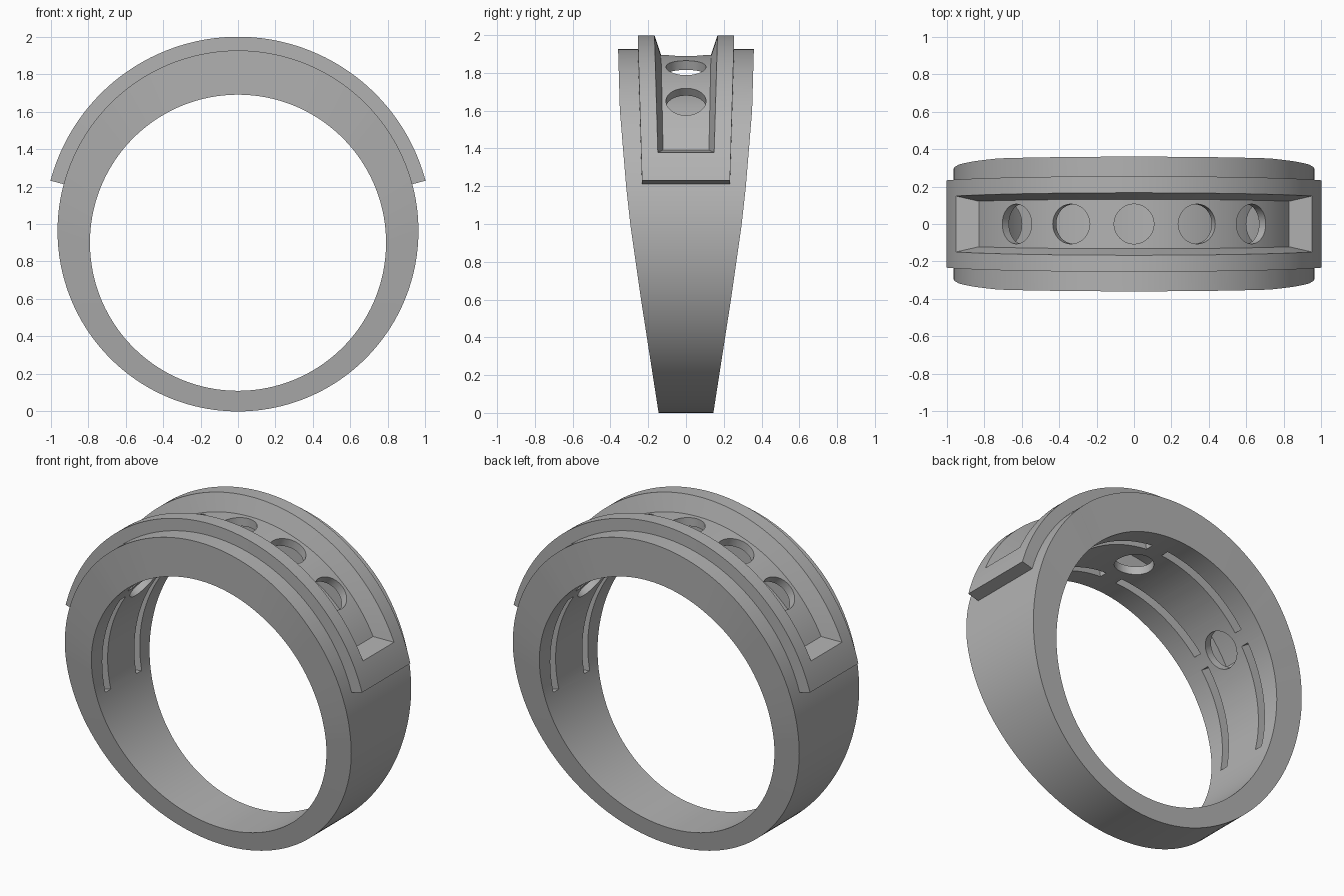
import bpy, bmesh
from math import sin, cos, radians
from mathutils import Matrix, Vector

cube = bpy.data.objects.get("Cube")
if cube:
    bpy.data.objects.remove(cube, do_unlink=True)

OUT_Z, OUT_R = 0.963, 0.963     # outer circle centre height and radius
IN_Z, IN_R = 0.90, 0.79         # finger opening, set lower than the outside

metal = bpy.data.materials.new("grey_metal")
metal.use_nodes = True
metal.diffuse_color = (0.45, 0.45, 0.45, 1)
metal.node_tree.nodes["Principled BSDF"].inputs["Base Color"].default_value = metal.diffuse_color


def lerp(a, b, t):
    return a + (b - a) * t


def half_width(z):
    """Half depth of the ring, growing with height and levelling off."""
    profile = [(0, .145), (.6, .238), (1, .295), (1.2, .317), (1.6, .35), (1.95, .36)]
    z = max(0, min(z, 1.949))
    for (z0, w0), (z1, w1) in zip(profile, profile[1:]):
        if z <= z1:
            return lerp(w0, w1, (z - z0) / (z1 - z0))


def polar(angle, radius, centre, y):
    """Point on a circle, angle in degrees from straight up."""
    a = radians(angle)
    return Vector((radius * sin(a), y, centre + radius * cos(a)))


def finish(name, bm):
    bmesh.ops.recalc_face_normals(bm, faces=bm.faces)
    mesh = bpy.data.meshes.new(name)
    bm.to_mesh(mesh)
    bm.free()
    mesh.materials.append(metal)
    obj = bpy.data.objects.new(name, mesh)
    bpy.context.collection.objects.link(obj)
    return obj


def sweep(name, section, steps, closed=False):
    """Join four-cornered sections, given for t from 0 to 1, into a solid."""
    bm = bmesh.new()
    rows = [[bm.verts.new(p) for p in section(i / steps)]
            for i in range(steps if closed else steps + 1)]
    pairs = list(zip(rows, rows[1:]))
    if closed:
        pairs.append((rows[-1], rows[0]))
    else:
        bm.faces.new(rows[0])
        bm.faces.new(rows[-1])
    for a, b in pairs:
        for k in range(4):
            n = (k + 1) % 4
            bm.faces.new((a[k], a[n], b[n], b[k]))
    return finish(name, bm)


def drill(name, angle, centre, start, end, radius):
    """Cylinder pointing outward from the given circle centre."""
    bm = bmesh.new()
    move = Matrix.Translation(polar(angle, (start + end) / 2, centre, 0))
    bmesh.ops.create_cone(bm, cap_ends=True, segments=48, radius1=radius, radius2=radius,
                          depth=end - start,
                          matrix=move @ Matrix.Rotation(radians(angle), 4, 'Y'))
    return finish(name, bm)


# Tapered ring body
def body_section(t):
    o = polar(360 * t, OUT_R, OUT_Z, 0)
    i = polar(360 * t, IN_R, IN_Z, 0)
    return [Vector((p.x, s * half_width(p.z), p.z))
            for p, s in ((o, -1), (o, 1), (i, 1), (i, -1))]


ring = sweep("ring_body", body_section, 180, closed=True)


# Raised band over the top
def band_section(t):
    a = lerp(-75, 75, t)
    w = lerp(.225, .255, cos(radians(a)))
    return [polar(a, r, OUT_Z, y) for r, y in ((1.036, -w), (1.036, w), (.915, w), (.915, -w))]


band = sweep("raised_band", band_section, 90)


# Recessed channel with sloping walls and ends
def channel_section(t):
    top, floor = lerp(-68, 68, t), lerp(-62.6, 62.6, t)
    c = cos(radians(top))
    wt, wf = lerp(.15, .185, c), lerp(.115, .132, c)
    return [polar(top, 1.09, OUT_Z, -wt), polar(top, 1.09, OUT_Z, wt),
            polar(floor, .932, OUT_Z, wf), polar(floor, .932, OUT_Z, -wf)]


# Hollow between the channel floor and the inner wall
def hollow_section(t):
    a = lerp(-62, 62, t)
    w = .13
    return [polar(a, .88, OUT_Z, -w), polar(a, .88, OUT_Z, w),
            polar(a, .84, IN_Z, w), polar(a, .84, IN_Z, -w)]


cutters = [sweep("channel_cutter", channel_section, 90),
           sweep("hollow_cutter", hollow_section, 90)]

# Round holes through the channel floor and the inner wall
for a in (-42.4, -21.2, 0, 21.2, 42.4):
    cutters.append(drill("floor_hole_cutter", a, OUT_Z, .835, 1.12, .106))
for a in (-53, 0, 53):
    cutters.append(drill("inner_hole_cutter", a, IN_Z, .68, .872, .11))

# Long grooves in the finger opening, closing in towards the bottom
for side in (-1, 1):
    for edge in (-1, 1):
        for start, end in ((4, 50), (56, 102)):
            def groove_section(t):
                a = lerp(start, end, t)
                y = edge * lerp(.20, .15, a / 100)
                return [polar(side * a, r, IN_Z, y + d)
                        for r, d in ((.74, -.026), (.74, .026), (.85, .026), (.85, -.026))]
            cutters.append(sweep("groove_cutter", groove_section, 28))

# Combine everything and drop the helpers
for tool, mode in [(band, 'UNION')] + [(c, 'DIFFERENCE') for c in cutters]:
    mod = ring.modifiers.new(tool.name, 'BOOLEAN')
    mod.operation = mode
    mod.solver = 'EXACT'
    mod.object = tool
    tool.hide_render = True
bpy.context.view_layer.update()
graph = bpy.context.evaluated_depsgraph_get()
result = bpy.data.meshes.new_from_object(ring.evaluated_get(graph))
ring.modifiers.clear()
ring.data = result
for tool in [band] + cutters:
    bpy.data.objects.remove(tool, do_unlink=True)

bpy.ops.object.select_all(action='DESELECT')
ring.select_set(True)
bpy.context.view_layer.objects.active = ring
bpy.ops.object.shade_smooth_by_angle(angle=radians(25))
